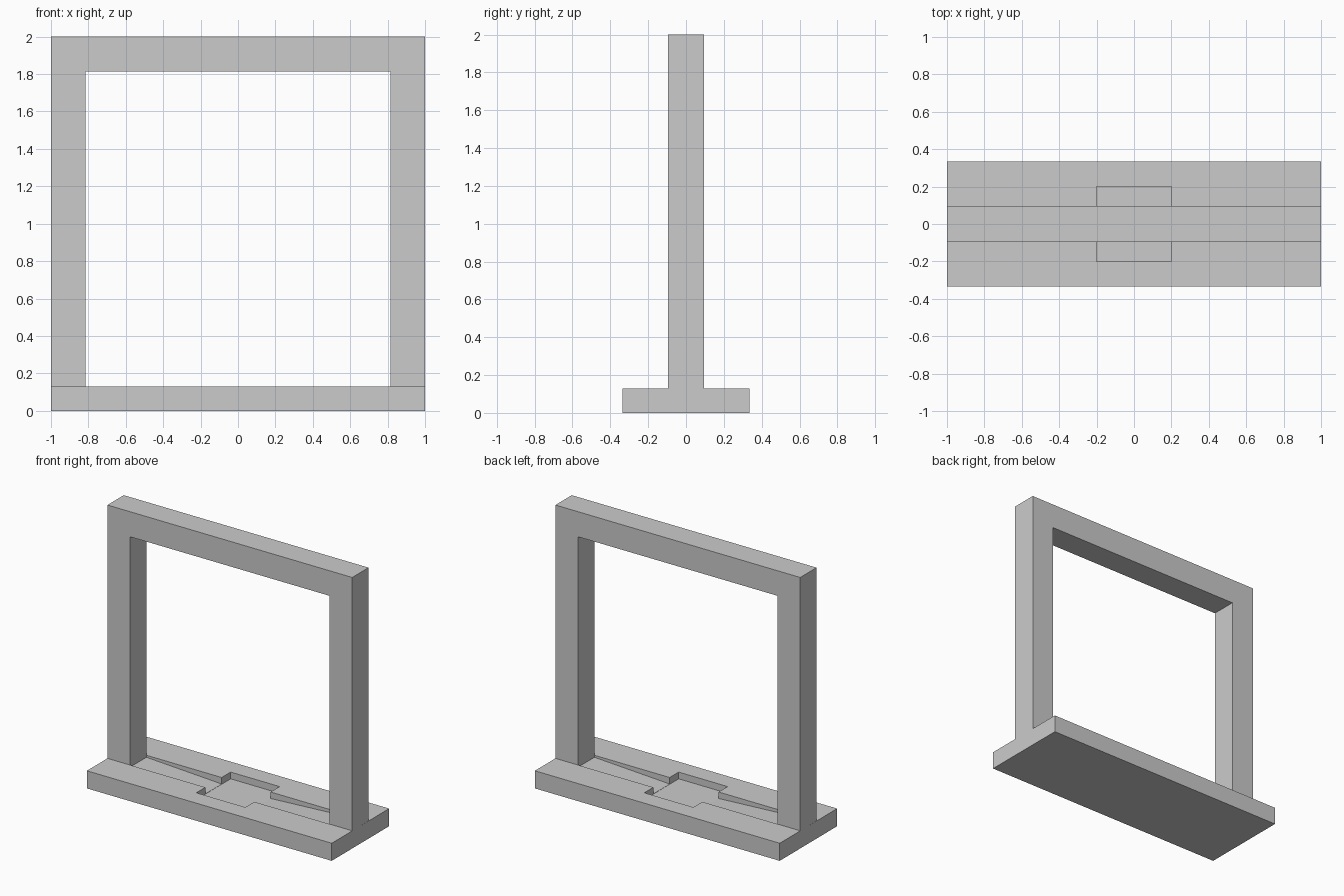
import bpy, bmesh

if "Cube" in bpy.data.objects:
    bpy.data.objects.remove(bpy.data.objects["Cube"])

BASE_TOP = 0.13
FRAME_HALF = 0.095   # half thickness of the upright frame


def extrude_profile(name, profile, y_half):
    """Extrude a closed XZ profile symmetrically along y."""
    bm = bmesh.new()
    face = bm.faces.new([bm.verts.new((x, -y_half, z)) for x, z in profile])
    moved = bmesh.ops.extrude_face_region(bm, geom=[face])["geom"]
    verts = [g for g in moved if isinstance(g, bmesh.types.BMVert)]
    bmesh.ops.translate(bm, verts=verts, vec=(0, 2 * y_half, 0))
    bmesh.ops.recalc_face_normals(bm, faces=bm.faces)
    mesh = bpy.data.meshes.new(name)
    bm.to_mesh(mesh)
    bm.free()
    obj = bpy.data.objects.new(name, mesh)
    bpy.context.collection.objects.link(obj)
    return obj


def cut(target, cutter):
    """Subtract cutter from target, then discard the cutter."""
    cutter.hide_render = True
    mod = target.modifiers.new("cut", 'BOOLEAN')
    mod.operation = 'DIFFERENCE'
    mod.solver = 'EXACT'
    mod.object = cutter
    bpy.context.view_layer.objects.active = target
    bpy.ops.object.modifier_apply(modifier=mod.name)
    bpy.data.objects.remove(cutter, do_unlink=True)


def box_profile(x, z0, z1):
    return [(-x, z0), (x, z0), (x, z1), (-x, z1)]


# Flat base slab
base = extrude_profile("base", box_profile(1.0, 0.0, BASE_TOP), 0.335)

# Shallow channel between the posts, sloping down to the middle
channel = [(-0.815, 0.2), (-0.815, 0.115), (-0.2, 0.082),
           (0.2, 0.082), (0.815, 0.115), (0.815, 0.2)]
cut(base, extrude_profile("channel_cutter", channel, FRAME_HALF))

# Square pocket in the centre of the base
cut(base, extrude_profile("pocket_cutter", box_profile(0.2, 0.08, 0.2), 0.2))

# Upright frame: two posts and a top beam in one piece
foot = 0.11
arch = [(-1.0, foot), (-0.815, foot), (-0.815, 1.815), (0.815, 1.815),
        (0.815, foot), (1.0, foot), (1.0, 2.0), (-1.0, 2.0)]
# Tiny inset keeps the buried feet from sharing the base end faces
arch = [(x * 0.9995, z) for x, z in arch]
extrude_profile("upright_frame", arch, FRAME_HALF)
